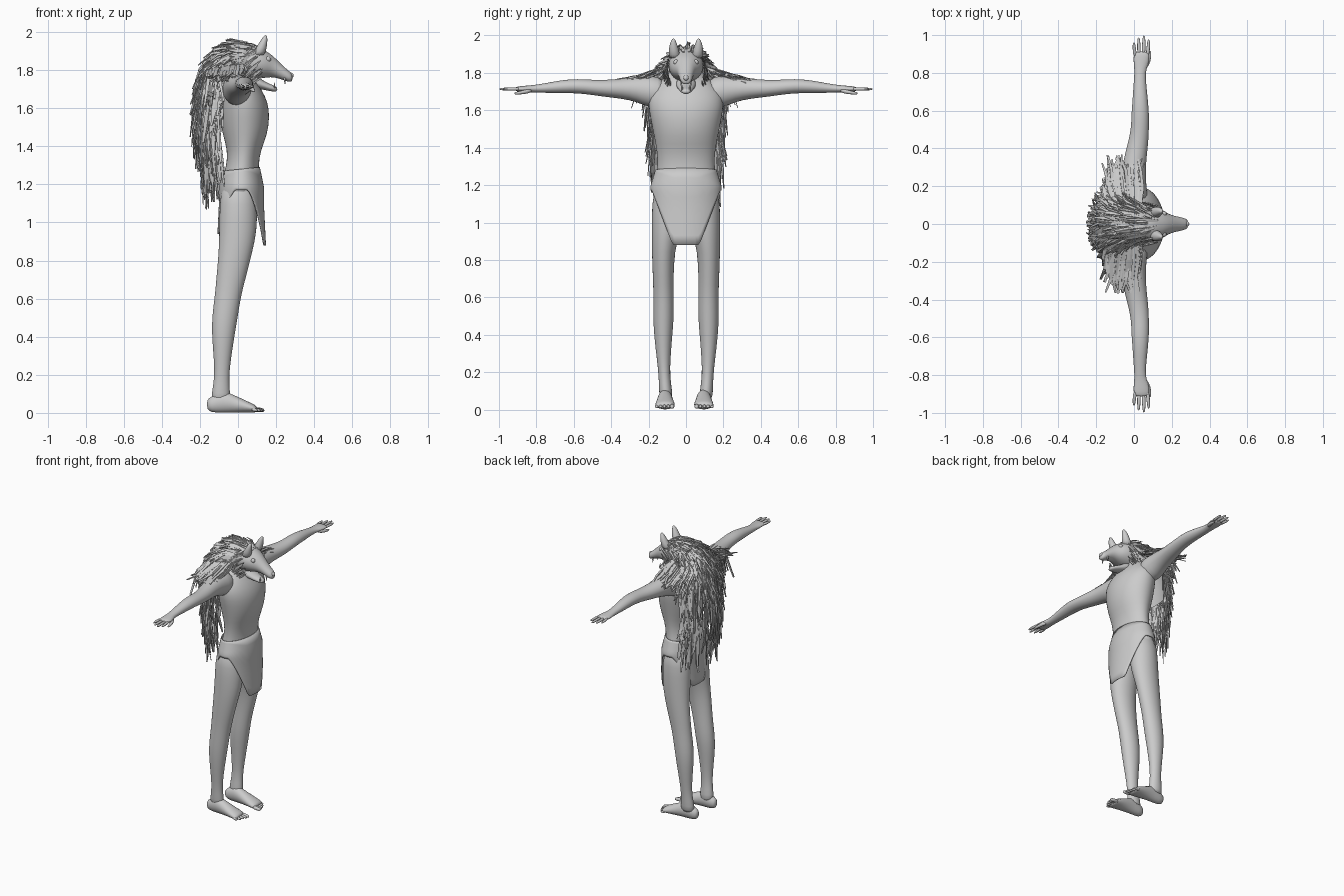
import bpy, bmesh, math, random
from mathutils import Vector
random.seed(4)


def finish(name, bm, smooth=True, sub=0, solid=0):
    bmesh.ops.recalc_face_normals(bm, faces=bm.faces)
    me = bpy.data.meshes.new(name)
    bm.to_mesh(me)
    bm.free()
    for p in me.polygons:
        p.use_smooth = smooth
    ob = bpy.data.objects.new(name, me)
    bpy.context.collection.objects.link(ob)
    if solid:
        m = ob.modifiers.new("thickness", 'SOLIDIFY')
        m.thickness = solid
        m.offset = 0
    if sub:
        ob.modifiers.new("smooth", 'SUBSURF').levels = sub
        ob.modifiers["smooth"].render_levels = sub
    return ob


def loft(name, axis, rings, n=16, sub=1):
    """Skin ellipses (t, c1, c2, r1, r2) strung along one axis."""
    bm = bmesh.new()
    loops = []
    for t, c1, c2, r1, r2 in rings:
        loop = []
        for i in range(n):
            a = 2 * math.pi * i / n
            p, q = c1 + r1 * math.cos(a), c2 + r2 * math.sin(a)
            co = {'x': (t, p, q), 'y': (p, t, q), 'z': (p, q, t)}[axis]
            loop.append(bm.verts.new(co))
        loops.append(loop)
    for a, b in zip(loops, loops[1:]):
        for i in range(n):
            bm.faces.new((a[i], a[(i + 1) % n], b[(i + 1) % n], b[i]))
    bm.faces.new(loops[0])
    bm.faces.new(loops[-1])
    return finish(name, bm, sub=sub)


def ball(name, loc, r):
    bm = bmesh.new()
    bmesh.ops.create_uvsphere(bm, u_segments=12, v_segments=8, radius=r)
    bmesh.ops.translate(bm, verts=bm.verts, vec=loc)
    return finish(name, bm)


# Torso and neck
loft("torso", 'z', [
    (1.04, 0, 0, .06, .10), (1.12, 0, 0, .10, .175), (1.2, .01, 0, .105, .17),
    (1.3, .024, 0, .083, .152), (1.38, .032, 0, .088, .156), (1.46, .037, 0, .118, .172),
    (1.55, .035, 0, .132, .19), (1.63, .03, 0, .13, .205), (1.70, .012, 0, .112, .195),
    (1.75, -.005, 0, .092, .15), (1.79, 0, 0, .08, .09), (1.86, .02, 0, .07, .07)], 24)

for s, side in ((1, "left"), (-1, "right")):
    # Leg
    loft(side + "_leg", 'z', [(z, x, s * y, rx, ry) for z, x, y, rx, ry in [
        (1.22, 0, .085, .085, .08), (1.1, .003, .095, .102, .09), (.95, 0, .107, .101, .078),
        (.85, -.012, .122, .09, .062), (.7, -.038, .122, .078, .056), (.62, -.052, .12, .07, .055),
        (.5, -.07, .12, .069, .057), (.4, -.078, .122, .06, .05), (.28, -.082, .12, .045, .038),
        (.18, -.086, .116, .038, .03), (.1, -.09, .109, .05, .036), (.05, -.09, .106, .05, .036)]])
    # Foot and toes
    fy = .095 if s > 0 else -.112
    loft(side + "_foot", 'x', [
        (-.164, fy, .045, .014, .022), (-.145, fy, .043, .032, .042), (-.08, fy, .06, .037, .06),
        (-.02, fy, .047, .043, .047), (.04, fy, .033, .051, .033), (.08, fy, .024, .054, .023),
        (.1, fy, .02, .048, .016)])
    for i, tip in enumerate((.14, .137, .13, .12, .105)):
        y, r = fy + s * (-.038 + .0205 * i), .014 if i == 0 else .0105
        loft(f"{side}_toe", 'x', [(.07, y, .02, r, r), (tip - .02, y, .016, r, r),
                                  (tip, y, .013, r * .6, r * .6)], 8)
    # Arm and palm
    loft(side + "_arm", 'y', [(s * y, x, z, rx, rz) for y, x, z, rx, rz in [
        (.1, 0, 1.69, .08, .085), (.2, -.01, 1.70, .077, .088), (.26, -.005, 1.712, .068, .069),
        (.34, .005, 1.716, .061, .055), (.42, .02, 1.716, .056, .047), (.5, .032, 1.722, .048, .041),
        (.58, .033, 1.73, .048, .039), (.66, .033, 1.727, .041, .036), (.74, .031, 1.72, .034, .027),
        (.81, .032, 1.715, .029, .021), (.84, .037, 1.714, .039, .019), (.89, .04, 1.714, .044, .015),
        (.915, .04, 1.713, .038, .011)]])
    # Fingers and thumb
    for x, tip in ((.008, .965), (.028, .99), (.05, 1.0), (.07, .98)):
        dx = (x - .04) * .25
        loft(side + "_finger", 'y', [(s * .88, x, 1.714, .0115, .011), (s * (tip - .03), x + dx, 1.714, .01, .009),
                                     (s * tip, x + dx, 1.713, .005, .005)], 8)
    loft(side + "_thumb", 'y', [(s * .82, .055, 1.708, .014, .013), (s * .86, .077, 1.698, .013, .012),
                                (s * .90, .083, 1.692, .01, .009), (s * .92, .083, 1.69, .005, .005)], 8)
    # Ear, eye, fangs
    loft(side + "_ear", 'z', [(1.87, .105, s * .058, .036, .034), (1.92, .124, s * .065, .029, .029),
                              (1.96, .138, s * .068, .018, .019), (1.985, .146, s * .067, .006, .006)], 12)
    ball(side + "_eye", (.158, s * .053, 1.857), .015)
    loft(side + "_upper_fang", 'z', [(1.76, .245, s * .026, .007, .006), (1.725, .247, s * .026, .001, .001)], 8, 0)
    loft(side + "_lower_fang", 'z', [(1.705, .19, s * .02, .006, .006), (1.735, .193, s * .02, .001, .001)], 8, 0)

# Beast skull, muzzle, jaw and nose
loft("head", 'x', [
    (-.06, 0, 1.84, .05, .06), (-.02, 0, 1.845, .085, .085), (.05, 0, 1.84, .097, .094),
    (.10, 0, 1.84, .094, .088), (.14, 0, 1.832, .082, .073), (.17, 0, 1.825, .062, .062),
    (.20, 0, 1.81, .046, .05), (.24, 0, 1.783, .038, .036), (.27, 0, 1.765, .031, .029),
    (.287, 0, 1.76, .02, .019)], 20)
loft("lower_jaw", 'x', [(.06, 0, 1.75, .06, .05), (.10, 0, 1.735, .054, .032), (.15, 0, 1.714, .04, .021),
                        (.19, 0, 1.702, .029, .017), (.207, 0, 1.70, .016, .01)], 14)
ball("nose", (.278, 0, 1.772), .015)

# Loincloth: hip wrap with long front and back flaps
bm = bmesh.new()
N, R = 72, 9
grid = []
for i in range(N):
    a = 2 * math.pi * i / N
    c, sn = math.cos(a), math.sin(a)
    k = min(1, max(0, (abs(.19 * sn) - .072) / .11))
    low = .88 if c > 0 else .94
    bot = low + (1.17 - low) * k
    col = []
    for j in range(R):
        z = 1.29 - .02 * (1 - c) / 2
        z += (bot - z) * j / (R - 1)
        f = min(1, max(0, (1.29 - z) / .1))
        x = .018 + (.094 + .021 * f) * c + c * .05 * max(0, 1.1 - z)
        col.append(bm.verts.new((x, (.158 + .03 * f) * sn, z)))
    grid.append(col)
for i in range(N):
    a, b = grid[i], grid[(i + 1) % N]
    for j in range(R - 1):
        bm.faces.new((a[j], b[j], b[j + 1], a[j + 1]))
finish("loincloth", bm, solid=.006)

# Mane surface: side profile (x, z, half width, depth) swept over head and back
MANE = [(.13, 1.915, .06, .03), (.05, 1.935, .09, .1), (-.05, 1.925, .11, .13), (-.13, 1.88, .15, .15),
        (-.185, 1.80, .19, .15), (-.205, 1.70, .21, .14), (-.215, 1.56, .20, .14), (-.21, 1.40, .185, .13),
        (-.18, 1.25, .185, .11), (-.15, 1.11, .17, .09)]


def profile(v):
    f = min(max(v, 0), .9999) * (len(MANE) - 1)
    i = int(f)
    return [p + (q - p) * (f - i) for p, q in zip(MANE[i], MANE[i + 1])]


def mane(u, v, lift=0):
    x, z, w, d = profile(v)
    p, q = profile(v - .05), profile(v + .05)
    t = Vector((q[0] - p[0], 0, q[1] - p[1])).normalized()
    n = Vector((t.z, 0, -t.x))
    a = u * 1.45
    out = n * math.cos(a) + Vector((0, math.sin(a), 0))
    return Vector((x, w * math.sin(a), z)) - n * d * (1 - math.cos(a)) + out * lift


bm = bmesh.new()
rows = [[bm.verts.new(mane(-1 + i / 8, .04 + .62 * j / 16, -.02)) for i in range(17)] for j in range(17)]
for a, b in zip(rows, rows[1:]):
    for i in range(16):
        bm.faces.new((a[i], a[i + 1], b[i + 1], b[i]))
finish("mane_base", bm)

# Hair locks: tapering flat ribbons
hair = bmesh.new()


def ribbon(pts, across, w):
    prev = None
    for k, p in enumerate(pts):
        h = across * w * (.6, 1, .9, .45)[k] / 2
        cur = (hair.verts.new(p - h), hair.verts.new(p + h))
        if prev:
            hair.faces.new((prev[0], prev[1], cur[1], cur[0]))
        prev = cur


rnd = random.uniform
for i in range(620):
    u, v = rnd(-1, 1), rnd(0, .84)
    length, du, lift = rnd(.12, .22), rnd(-.13, .13), rnd(.005, .045)
    pts = []
    for k in range(4):
        p = mane(u + du * k / 3, v + length * k / 3, lift * (k / 3) - .008 + rnd(0, .008))
        if v + length > 1:
            p.z -= (v + length - 1) * k * .3
        pts.append(p)
    across = (mane(u + .05, v) - mane(u - .05, v)).normalized()
    across = (across + Vector((rnd(-.5, .5), 0, rnd(-.5, .5)))).normalized()
    ribbon(pts, across, rnd(.012, .024))

for s in (1, -1):
    # Locks spreading over the shoulders
    for i in range(80):
        x, e, drop = rnd(-.14, .05), rnd(.24, .37), rnd(0, .03)
        if i % 9 == 0:
            drop = rnd(.08, .16)
            x, e = rnd(-.16, -.09), rnd(.2, .3)
        ribbon([Vector((x * .7, s * .08, 1.84)), Vector((x, s * (.08 + (e - .08) * .4), 1.81 - rnd(0, .02))),
                Vector((x - .01, s * (.08 + (e - .08) * .75), 1.785 - rnd(0, .02))),
                Vector((x + rnd(-.04, .02), s * e, 1.77 - drop))],
               Vector((1, 0, rnd(-.3, .3))).normalized(), rnd(.014, .024))
    # Ruff around the cheeks
    for i in range(40):
        z, x = rnd(1.74, 1.92), rnd(.04, .13)
        y = .098 - .5 * max(0, z - 1.86) - .3 * max(0, 1.8 - z)
        l = rnd(.5, 1.1)
        ribbon([Vector((x - .03 * k * l, s * (y + .008 * k * l), z - .022 * k * l)) for k in range(4)],
               Vector((rnd(.2, .6), 0, 1)).normalized(), rnd(.012, .02))
finish("hair_locks", hair, smooth=False, solid=.004)
